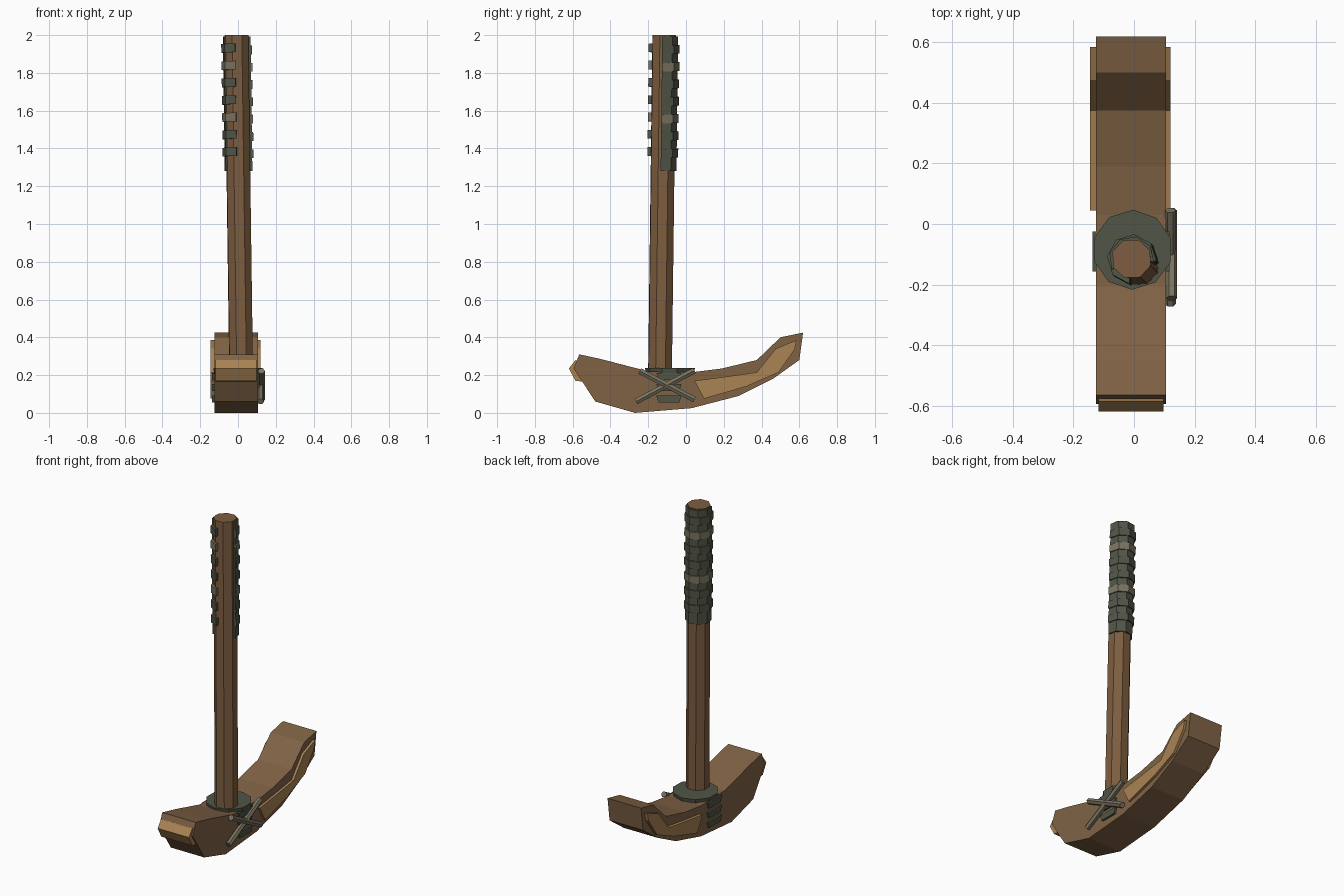
import bpy, bmesh, math
from mathutils import Vector

cube = bpy.data.objects.get("Cube")
if cube:
    bpy.data.objects.remove(cube, do_unlink=True)


def material(name, rgb):
    m = bpy.data.materials.new(name)
    m.use_nodes = True
    m.diffuse_color = (*rgb, 1)
    m.node_tree.nodes["Principled BSDF"].inputs["Base Color"].default_value = (*rgb, 1)
    return m


WOOD = material("head wood", (0.216, 0.124, 0.06))
SHAFT = material("shaft wood", (0.205, 0.11, 0.05))
PALE = material("pale wood", (0.4, 0.23, 0.088))
CLOTH = material("dark olive cloth", (0.082, 0.09, 0.062))
CORD = material("light olive cord", (0.19, 0.17, 0.115))


def finish(bm, name, mat):
    bmesh.ops.recalc_face_normals(bm, faces=bm.faces)
    mesh = bpy.data.meshes.new(name)
    bm.to_mesh(mesh)
    bm.free()
    mesh.materials.append(mat)
    obj = bpy.data.objects.new(name, mesh)
    bpy.context.collection.objects.link(obj)
    return obj


def slab(name, outline, x0, x1, mat):
    """Side outline (y, z) extruded across x."""
    bm = bmesh.new()
    face = bm.faces.new([bm.verts.new((x0, y, z)) for y, z in outline])
    out = bmesh.ops.extrude_face_region(bm, geom=[face])
    moved = [v for v in out["geom"] if isinstance(v, bmesh.types.BMVert)]
    bmesh.ops.translate(bm, verts=moved, vec=(x1 - x0, 0, 0))
    return finish(bm, name, mat)


def prism(name, a, b, r0, r1, sides, mat, turn=0):
    """Tapered rod from point a to point b."""
    a, b = Vector(a), Vector(b)
    rot = (b - a).to_track_quat('Z', 'Y')
    bm = bmesh.new()
    rings = []
    for p, r in ((a, r0), (b, r1)):
        ring = []
        for i in range(sides):
            t = turn + math.tau * i / sides
            ring.append(bm.verts.new(p + rot @ Vector((r * math.cos(t), r * math.sin(t), 0))))
        rings.append(ring)
    for i in range(sides):
        j = (i + 1) % sides
        bm.faces.new((rings[0][i], rings[0][j], rings[1][j], rings[1][i]))
    for ring in rings:
        bm.faces.new(ring)
    return finish(bm, name, mat)


FOOT, TOP = Vector((0.017, -0.138, 0.18)), Vector((-0.008, -0.115, 2.0))


def axis_at(z):
    return FOOT.lerp(TOP, (z - FOOT.z) / (TOP.z - FOOT.z))


def wrap(name, z0, z1, start, end, radius, steps, mat, slope=0):
    """Open strip of cloth bent around the shaft."""
    bm = bmesh.new()
    rings = []
    for i in range(steps + 1):
        f = i / steps
        t = math.radians(start + (end - start) * f)
        ring = []
        for r, z in ((0.055, z0), (radius, z0), (radius, z1), (0.055, z1)):
            c = axis_at(z)
            ring.append(bm.verts.new((c.x + r * math.cos(t), c.y + r * math.sin(t),
                                      z + slope * (f - 0.5))))
        rings.append(ring)
    for a, b in zip(rings, rings[1:]):
        for k in range(4):
            m = (k + 1) % 4
            bm.faces.new((a[k], a[m], b[m], b[k]))
    bm.faces.new(rings[0])
    bm.faces.new(rings[-1])
    return finish(bm, name, mat)


# Curved head
slab("head", [(-0.565, 0.31), (-0.45, 0.285), (-0.2, 0.22), (0.03, 0.215), (0.19, 0.235),
              (0.375, 0.28), (0.5, 0.4), (0.62, 0.425), (0.6, 0.28), (0.46, 0.18),
              (0.28, 0.09), (0.03, 0.025), (-0.27, 0.0), (-0.48, 0.06), (-0.595, 0.235)],
     -0.125, 0.105, WOOD)

# Pale striking face and side inlays
slab("striking_face", [(-0.62, 0.235), (-0.585, 0.28), (-0.54, 0.25), (-0.54, 0.165),
                       (-0.585, 0.17)], -0.118, 0.097, PALE)
INLAY = [(0.045, 0.17), (0.2, 0.19), (0.375, 0.215), (0.475, 0.34), (0.585, 0.385),
         (0.575, 0.335), (0.49, 0.215), (0.32, 0.14), (0.095, 0.075)]
slab("inlay_left", INLAY, 0.1, 0.12, PALE)
slab("inlay_right", INLAY, -0.145, -0.12, PALE)

# Shaft and the collar at its foot
prism("shaft", FOOT, TOP, 0.067, 0.067, 8, SHAFT, math.radians(22.5))
prism("collar", (-0.005, -0.085, 0.2), (-0.005, -0.085, 0.237), 0.125, 0.132, 10, CLOTH, 0.3)

# Binding strips on both sides of the head
for side, x0, x1 in (("left", 0.1, 0.117), ("right", -0.137, -0.12)):
    for n, z in enumerate((0.055, 0.115, 0.175)):
        slab(f"binding_{side}_{n}", [(-0.145, z), (-0.035, z), (-0.025, z + 0.037),
                                     (-0.157, z + 0.037)], x0, x1, CLOTH)

# Crossed pegs
prism("peg_a", (0.12, -0.265, 0.06), (0.12, 0.045, 0.225), 0.018, 0.018, 6, CORD)
prism("peg_b", (0.124, -0.245, 0.222), (0.124, 0.045, 0.07), 0.018, 0.018, 6, CORD)

# Grip cloth with raised bands
wrap("grip_cloth", 1.28, 1.993, -8, 208, 0.075, 5, CLOTH)
for n in range(7):
    z = 1.355 + 0.0915 * n
    wrap(f"grip_band_{n}", z, z + 0.046, -5, 264, 0.082, 6,
         CORD if n in (2, 5) else CLOTH, 0.012)
